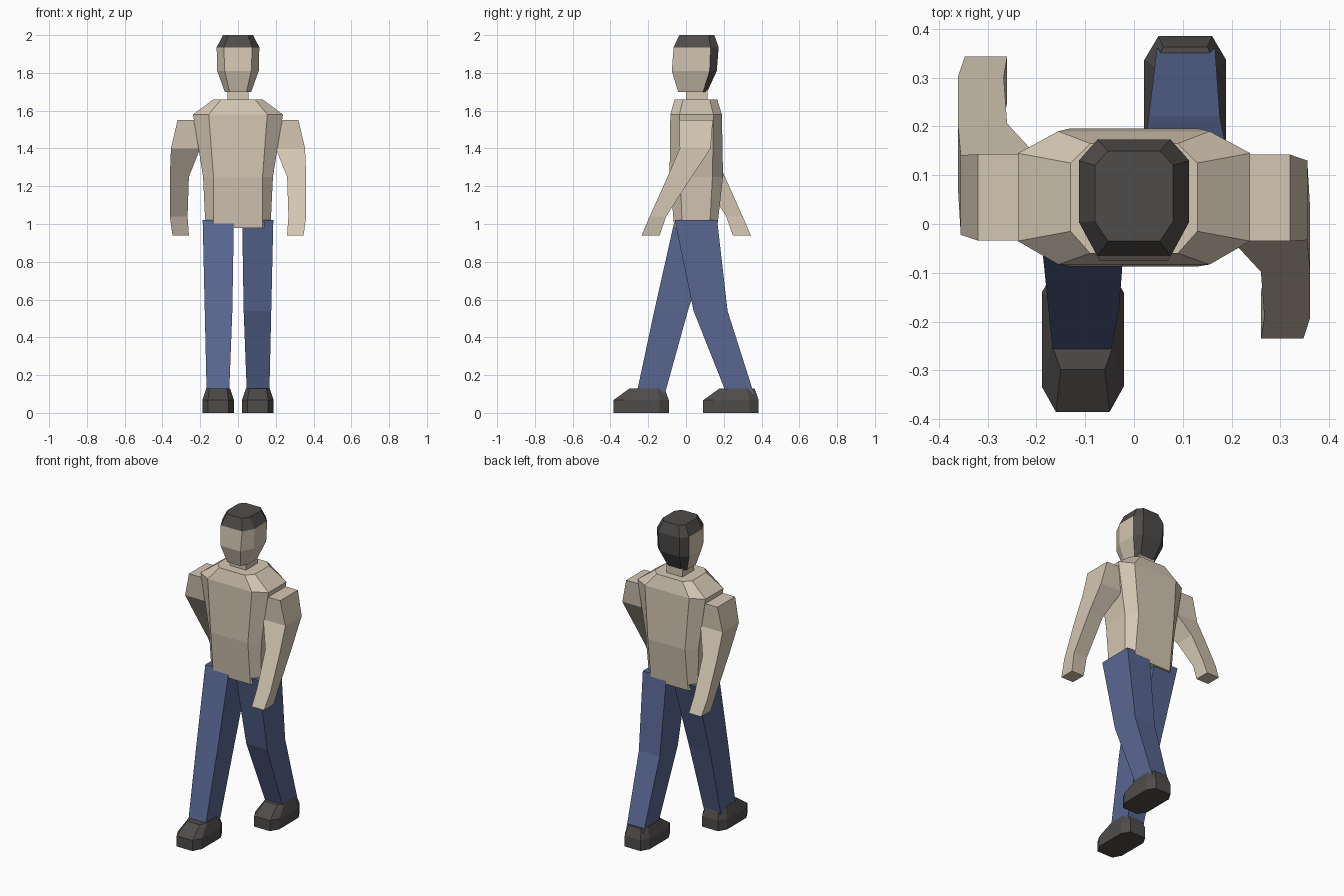
import bpy, bmesh

if "Cube" in bpy.data.objects:
    bpy.data.objects.remove(bpy.data.objects["Cube"])


def material(name, r, g, b):
    m = bpy.data.materials.new(name)
    m.use_nodes = True
    m.diffuse_color = (r, g, b, 1)
    node = next(n for n in m.node_tree.nodes if n.type == "BSDF_PRINCIPLED")
    node.inputs["Base Color"].default_value = (r, g, b, 1)
    node.inputs["Roughness"].default_value = 0.9
    return m


BEIGE = material("beige", 0.66, 0.57, 0.45)
DENIM = material("denim blue", 0.10, 0.135, 0.29)
DARK = material("dark grey", 0.078, 0.073, 0.07)


def box_ring(z, x0, x1, y0, y1):
    return [(x0, y0, z), (x1, y0, z), (x1, y1, z), (x0, y1, z)]


def octagon(z, w, w_in, front, a, b, back, cx=0, cy=0):
    """Symmetric octagon: half width w, front and back edges of half width w_in."""
    half = [(w_in, front), (w, a), (w, b), (w_in, back)]
    pts = half + [(-x, y) for x, y in reversed(half)]
    return [(x + cx, y + cy, z) for x, y in pts]


def loft(name, rings, mats, rule=None):
    """Flat-shaded solid through a stack of rings."""
    bm = bmesh.new()
    loops = [[bm.verts.new(p) for p in ring] for ring in rings]
    n = len(loops[0])
    for lo, hi in zip(loops, loops[1:]):
        for i in range(n):
            j = (i + 1) % n
            bm.faces.new((lo[i], lo[j], hi[j], hi[i]))
    bm.faces.new(loops[0])
    bm.faces.new(loops[-1])
    bmesh.ops.recalc_face_normals(bm, faces=bm.faces)
    bm.normal_update()
    if rule:
        for f in bm.faces:
            f.material_index = rule(f)
    mesh = bpy.data.meshes.new(name)
    bm.to_mesh(mesh)
    bm.free()
    for m in mats:
        mesh.materials.append(m)
    obj = bpy.data.objects.new(name, mesh)
    bpy.context.collection.objects.link(obj)
    return obj


# Torso with sloping shoulders, and neck
loft("torso", [
    octagon(0.98, 0.172, 0.13, -0.062, -0.02, 0.125, 0.165),
    octagon(1.25, 0.185, 0.13, -0.087, -0.03, 0.14, 0.196),
    octagon(1.58, 0.238, 0.155, -0.083, -0.035, 0.145, 0.19),
    octagon(1.66, 0.13, 0.09, -0.06, -0.015, 0.125, 0.165),
], [BEIGE])
loft("neck", [box_ring(z, -0.056, 0.056, 0.0, 0.115) for z in (1.64, 1.72)], [BEIGE])


# Head: hair on the crown and on the back faces
def hair(f):
    crown = f.calc_center_median().z > 1.94
    return 1 if crown or f.normal.y > 0.3 else 0


loft("head", [
    octagon(1.70, 0.07, 0.045, -0.042, 0.0, 0.09, 0.112),
    octagon(1.81, 0.11, 0.07, -0.075, 0.0, 0.125, 0.163),
    octagon(1.935, 0.113, 0.075, -0.066, 0.004, 0.13, 0.173),
    octagon(2.0, 0.08, 0.053, -0.035, 0.005, 0.12, 0.15),
], [BEIGE, DARK], hair)

# Arms: left swings forward, right is mirrored and swings back
arm = [
    (1.55, 0.235, 0.32, -0.035, 0.142),
    (1.40, 0.20, 0.355, -0.033, 0.13),
    (1.25, 0.26, 0.361, -0.098, 0.03),
    (1.04, 0.267, 0.361, -0.192, -0.105),
    (0.94, 0.26, 0.347, -0.235, -0.14),
]
loft("left_arm", [box_ring(*r) for r in arm], [BEIGE])
loft("right_arm", [box_ring(z, -x1, -x0, 0.108 - y1, 0.108 - y0)
                   for z, x0, x1, y0, y1 in arm], [BEIGE])

# Legs: shared widths, own stride for each side
widths = [(1.02, 0.022, 0.187), (0.54, 0.03, 0.176), (0.10, 0.047, 0.166)]
strides = {
    "left": (1, [(-0.06, 0.165), (0.04, 0.22), (0.215, 0.36)]),
    "right": (-1, [(-0.06, 0.165), (-0.168, 0.01), (-0.262, -0.112)]),
}
for side, (s, depth) in strides.items():
    rings = [box_ring(z, min(s * a, s * b), max(s * a, s * b), y0, y1)
             for (z, a, b), (y0, y1) in zip(widths, depth)]
    loft(side + "_leg", rings, [DENIM])

    # Shoe with a straight sole and a tapered upper
    c = dict(cx=s * 0.105, cy=s * 0.238)
    sole = (0.084, 0.055, -0.147, -0.095, 0.098, 0.147)
    loft(side + "_shoe", [
        octagon(0.0, *sole, **c),
        octagon(0.067, *sole, **c),
        octagon(0.13, 0.063, 0.045, -0.06, -0.01, 0.085, 0.125, **c),
    ], [DARK])
